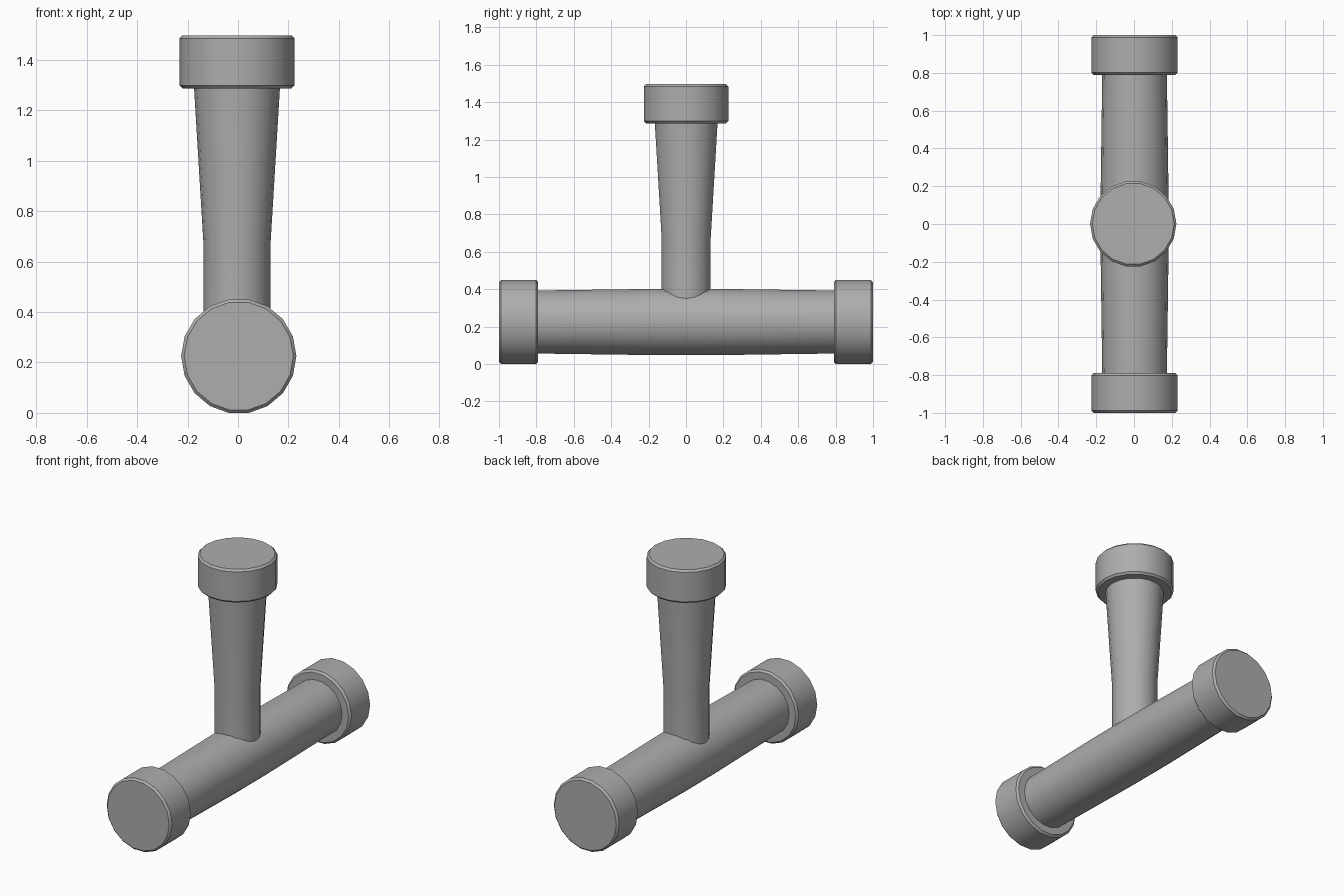
import bpy, bmesh, math
from mathutils import Matrix

if "Cube" in bpy.data.objects:
    bpy.data.objects.remove(bpy.data.objects["Cube"])

SIDES = 18

# Dark grey metal
metal = bpy.data.materials.new("dark_grey")
metal.diffuse_color = (0.42, 0.42, 0.42, 1)
metal.use_nodes = True
metal.node_tree.nodes["Principled BSDF"].inputs["Base Color"].default_value = metal.diffuse_color


def lathe(name, profile, matrix, closed=True):
    """Revolve (radius, height) pairs about local z, then place with matrix."""
    bm = bmesh.new()
    rings = []
    for r, h in profile:
        rings.append([bm.verts.new((r * math.cos(2 * math.pi * i / SIDES),
                                    r * math.sin(2 * math.pi * i / SIDES), h))
                      for i in range(SIDES)])
    for a, b in zip(rings, rings[1:]):
        for i in range(SIDES):
            j = (i + 1) % SIDES
            bm.faces.new((a[i], a[j], b[j], b[i]))
    if closed:
        bm.faces.new(rings[0][::-1])
        bm.faces.new(rings[-1])
    bm.transform(matrix)
    mesh = bpy.data.meshes.new(name)
    bm.to_mesh(mesh)
    bm.free()
    mesh.materials.append(metal)
    obj = bpy.data.objects.new(name, mesh)
    bpy.context.collection.objects.link(obj)
    bpy.ops.object.select_all(action='DESELECT')
    obj.select_set(True)
    bpy.context.view_layer.objects.active = obj
    bpy.ops.object.shade_smooth_by_angle(angle=math.radians(30))
    return obj


# Bevelled collar, starting at height 0
R, L, B = 0.2285, 0.21, 0.012
collar = [(R - B, 0), (R, B), (R, L - B), (R - B, L)]

run = Matrix.Translation((0.003, 0, 0.225))      # axis of the horizontal pipe
stem = Matrix.Translation((-0.004, 0.001, 0))    # axis of the vertical pipe

# Horizontal pipe, slightly fuller in the middle
lathe("main_pipe", [(0.171, -0.8), (0.18, -0.15), (0.18, 0.15), (0.171, 0.8)],
      run @ Matrix.Rotation(math.pi / 2, 4, 'X'), closed=False)

# Vertical branch, straight then flaring upward
lathe("branch_pipe", [(0.133, 0.3), (0.133, 0.67), (0.171, 1.3)],
      stem, closed=False)

# Collars on the three ends
for name, angle in (("front_collar", math.pi / 2), ("back_collar", -math.pi / 2)):
    lathe(name, collar, run @ Matrix.Rotation(angle, 4, 'X')
          @ Matrix.Translation((0, 0, 0.79)))
lathe("top_collar", collar, stem @ Matrix.Translation((0, 0, 1.287)))
